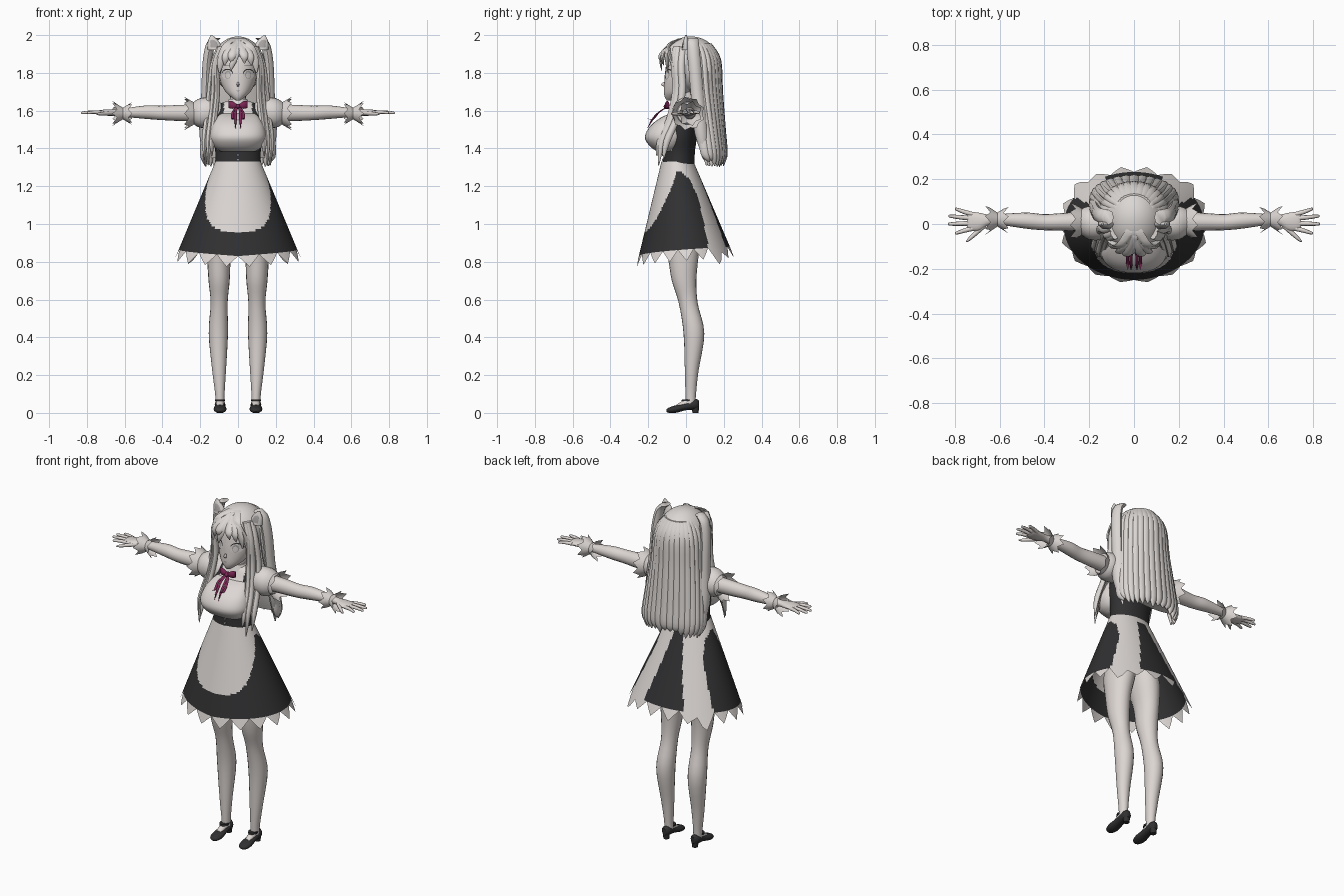
import bpy, bmesh, math, random
from mathutils import Vector

random.seed(4)
if "Cube" in bpy.data.objects:
    bpy.data.objects.remove(bpy.data.objects["Cube"])


def material(name, r, g, b):
    m = bpy.data.materials.new(name)
    m.use_nodes = True
    m.diffuse_color = (r, g, b, 1)
    m.node_tree.nodes["Principled BSDF"].inputs["Base Color"].default_value = (r, g, b, 1)
    return m


PALE = material("pale cloth", .72, .68, .66)
SKIN = material("pale skin", .72, .67, .645)
HAIR = material("pale hair", .71, .675, .65)
DARK = material("charcoal", .03, .03, .032)
BOW = material("plum ribbon", .2, .02, .09)
GREY = material("soft grey", .38, .36, .36)


def finish(bm, name, mats, mirror=False, angle=50, closed=True):
    """Turn a bmesh into a smooth-shaded object, optionally mirrored in x."""
    if closed:
        bmesh.ops.recalc_face_normals(bm, faces=bm.faces)
    me = bpy.data.meshes.new(name)
    bm.to_mesh(me)
    bm.free()
    for m in mats:
        me.materials.append(m)
    me.shade_smooth()
    me.set_sharp_from_angle(angle=math.radians(angle))
    ob = bpy.data.objects.new(name, me)
    bpy.context.collection.objects.link(ob)
    if mirror:
        ob.modifiers.new("mirror", "MIRROR").use_mirror_merge = False
    return ob


def spline(keys, sub):
    """Catmull-Rom through tuples of numbers."""
    out = []
    for i in range(len(keys) - 1):
        a, b, c, d = (keys[max(i - 1, 0)], keys[i], keys[i + 1], keys[min(i + 2, len(keys) - 1)])
        for s in range(sub):
            t = s / sub
            out.append([q + t / 2 * (r - p + t * (2*p - 5*q + 4*r - w + t * (3*(q - r) + w - p)))
                        for p, q, r, w in zip(a, b, c, d)])
    return out + [list(keys[-1])]


def bridge(bm, rows):
    n = len(rows[0])
    for lo, hi in zip(rows, rows[1:]):
        for j in range(n):
            k = (j + 1) % n
            bm.faces.new((lo[j], lo[k], hi[k], hi[j]))


def loft(name, rings, mats, axis=2, n=16, sub=4, power=1, rule=None, mirror=False):
    """Closed skin over elliptical rings (x, y, z, half width, half depth)."""
    bm = bmesh.new()
    u, v = [i for i in range(3) if i != axis]
    rows = []
    for *c, a, b in spline(rings, sub):
        row = []
        for j in range(n):
            t = math.tau * j / n
            p = Vector(c)
            p[u] += max(a, .001) * math.copysign(abs(math.cos(t)) ** power, math.cos(t))
            p[v] += max(b, .001) * math.copysign(abs(math.sin(t)) ** power, math.sin(t))
            row.append(bm.verts.new(p))
        rows.append(row)
    bridge(bm, rows)
    bm.faces.new(rows[0])
    bm.faces.new(rows[-1])
    if rule:
        for f in bm.faces:
            f.material_index = rule(f.calc_center_median())
    return finish(bm, name, mats, mirror)


def lock(name, pts, wide, thick, mat=HAIR, mirror=True):
    """Tapered strand of hair or ribbon."""
    last = len(pts) - 1
    rings = [(*p, wide * (.12 if i == last else 1), thick * (.12 if i == last else 1)) for i, p in enumerate(pts)]
    return loft(name, rings, [mat], n=8, mirror=mirror)


def frill(name, y, z, x0, r0, x1, r1, spikes):
    """Flared ruffle around an arm with a pointed rim."""
    bm = bmesh.new()
    rows = []
    for s in (0, .5, 1):
        row = []
        for j in range(spikes * 2):
            t = math.tau * j / spikes / 2
            k = s * (1 if j % 2 else .6)
            r = r0 + (r1 - r0) * k
            row.append(bm.verts.new((x0 + (x1 - x0) * k, y + r * math.cos(t), z + r * math.sin(t))))
        rows.append(row)
    bridge(bm, rows)
    finish(bm, name, [PALE], True)


def interp(x, table):
    for (a, p), (b, q) in zip(table, table[1:]):
        if x <= b:
            return p + (q - p) * max(0, (x - a) / (b - a))
    return table[-1][1]


# Legs and shoes
loft("legs", [(.095, .025, .03, .024, .024), (.096, .025, .1, .025, .028), (.1, .03, .22, .036, .036),
              (.104, .042, .42, .051, .055), (.1, .012, .58, .045, .05), (.1, -.01, .7, .056, .065),
              (.1, -.015, .82, .063, .08), (.085, -.02, .95, .078, .1), (.06, -.02, 1.08, .07, .09)],
     [SKIN], mirror=True, n=20)
loft("insteps", [(.095, .04, .05, .02, .02), (.095, .0, .052, .021, .02), (.095, -.05, .032, .016, .012)],
     [SKIN], axis=1, mirror=True)
loft("shoes", [(.095, .07, .045, .012, .02), (.095, .05, .045, .027, .028), (.095, .0, .034, .028, .02),
               (.095, -.055, .02, .034, .02), (.095, -.09, .014, .026, .014), (.095, -.104, .012, .008, .006)],
     [DARK], axis=1, mirror=True)
loft("shoe_heels", [(.095, .05, 0, .016, .016), (.095, .05, .035, .02, .02)], [DARK], sub=1, mirror=True)
loft("shoe_straps", [(.095, .006, .062, .026, .03), (.095, .01, .072, .026, .032)], [DARK], sub=1, mirror=True)

# Skirt: apron front, side panels, back panel and pointed hem
bm = bmesh.new()
COLS, ROWS, rows = 144, 44, []
for i in range(ROWS + 2):
    row = []
    for j in range(COLS):
        t = math.tau * j / COLS
        fold = min(t, math.tau - t)
        low = .83 + .05 * math.sin(fold / 2)
        z = 1.33 + (low - 1.33) * min(i / ROWS, 1)
        if i > ROWS:
            z -= .06 * abs((j + 4) % 8 - 4) / 4 + .04 * max(0, 1 - abs(fold - 2.35) / .25)
        s = (1.33 - z) / .48
        row.append(bm.verts.new(((.12 + .2 * s) * math.sin(t),
                                 .045 * (s - 1) - (.085 + .16 * s) * math.cos(t), z)))
    rows.append(row)
bridge(bm, rows)
bm.faces.ensure_lookup_table()
for k, f in enumerate(bm.faces):
    i, j = divmod(k, COLS)
    t = abs((j + .5) * 360 / COLS)
    t, z = min(t, 360 - t), f.calc_center_median().z
    front = interp(z, [(.955, 0), (.97, 25), (1.03, 42), (1.15, 62), (1.28, 85)])
    strip = interp(z, [(.85, 120), (1.15, 128), (1.24, 118), (1.28, 95)])
    back = interp(z, [(.85, 153), (1.27, 168)])
    f.material_index = int(i < ROWS and z < 1.28 and t > front and not strip < t < back)
finish(bm, "skirt", [PALE, DARK], closed=False)


# Bodice, bust and collar
def bodice_rule(c):
    if c.z > 1.56:
        return int(.075 < abs(c.x) < .105 and c.z < 1.64)
    return int(c.z < 1.39 or c.y > -.075)


loft("bodice", [(0, -.04, 1.3, .123, .086), (0, -.036, 1.38, .12, .083), (0, -.03, 1.46, .135, .088),
                (0, -.015, 1.55, .14, .082), (0, 0, 1.6, .135, .068), (0, .005, 1.635, .1, .055),
                (0, .005, 1.655, .045, .042)], [PALE, DARK], n=64, sub=8, rule=bodice_rule)
loft("bust", [(0, -.095, 1.383, .09, .055), (0, -.105, 1.41, .128, .085), (0, -.108, 1.46, .149, .11),
              (0, -.1, 1.52, .136, .088), (0, -.075, 1.565, .11, .055), (0, -.05, 1.585, .09, .03)],
     [PALE], n=40, power=.85)
loft("neck", [(0, .005, 1.63, .045, .045), (0, .0, 1.7, .04, .042), (0, .0, 1.75, .04, .04)], [SKIN])
loft("collar", [(0, .0, 1.625, .065, .062), (0, .0, 1.662, .048, .048)], [PALE], n=24, sub=1)
for z in (1.34, 1.365):
    loft("waist_button", [(0, -.117, z, .007, .007), (0, -.127, z, .005, .005)], [GREY], axis=1, n=10, sub=1)

# Neck bow with hanging ribbons
loft("bow_loops", [(0, -.1, 1.622, .008, .008), (.03, -.1, 1.63, .012, .02), (.05, -.095, 1.632, .006, .018)],
     [BOW], axis=0, mirror=True)
loft("bow_knot", [(0, -.1, 1.61, .008, .01), (0, -.105, 1.622, .012, .014), (0, -.1, 1.635, .008, .01)], [BOW])
for x, end in ((.013, 1.505), (.028, 1.56)):
    lock("ribbon_tails", [(.006, -.1, 1.62), (x, -.145, 1.59), (x, -.176, 1.555), (x, -.205, end)], .007, .006, BOW)

# Sleeves, arms, cuffs and hands
loft("sleeves", [(.09, 0, 1.58, .05, .06), (.14, .0, 1.59, .07, .078), (.2, .005, 1.588, .075, .078),
                 (.24, .01, 1.587, .055, .056)], [PALE], axis=0, n=24, mirror=True)
frill("sleeve_frills", .01, 1.585, .225, .055, .285, .09, 9)
loft("arms", [(.18, .01, 1.588, .045, .045), (.3, .01, 1.588, .04, .043), (.4, .008, 1.588, .036, .038),
              (.48, .015, 1.592, .036, .036), (.6, .02, 1.59, .024, .023), (.65, .018, 1.59, .024, .018),
              (.69, .01, 1.59, .04, .017), (.73, .012, 1.59, .042, .013), (.745, .014, 1.59, .034, .008)],
     [SKIN], axis=0, mirror=True)
frill("cuff_inner_frills", .02, 1.585, .615, .028, .56, .062, 7)
frill("cuff_outer_frills", .02, 1.585, .605, .028, .665, .068, 7)
for y0, x1, y1 in ((-.02, .8, -.04), (.003, .83, .0), (.025, .828, .035), (.043, .8, .066)):
    loft("fingers", [(.72, y0, 1.59, .011, .011), ((.72 + x1) / 2, (y0 + y1) / 2, 1.592, .01, .009),
                     (x1 - .008, y1, 1.589, .007, .007), (x1, y1, 1.588, .002, .002)], [SKIN], axis=0, n=8, mirror=True)
loft("thumbs", [(.66, .0, 1.588, .014, .012), (.7, -.035, 1.585, .014, .011), (.735, -.066, 1.583, .01, .008),
                (.75, -.078, 1.582, .003, .003)], [SKIN], axis=0, n=8, mirror=True)

# Head with painted face
head = loft("head", [(0, -.088, 1.655, .012, .014), (0, -.072, 1.672, .036, .04), (0, -.045, 1.7, .066, .072),
                     (0, -.015, 1.75, .092, .1), (0, .0, 1.81, .102, .11), (0, .01, 1.88, .098, .105),
                     (0, .02, 1.95, .06, .065)], [SKIN], n=32)
loft("nose", [(0, -.118, 1.752, .003, .003), (0, -.121, 1.738, .007, .012), (0, -.116, 1.728, .004, .004)], [SKIN])


def face_plate(name, x, z, w, h, mat, off, mirror=True):
    bm = bmesh.new()
    bmesh.ops.create_circle(bm, cap_ends=True, cap_tris=True, segments=20, radius=1)
    for v in bm.verts:
        v.co = (x + v.co.x * w, -.2, z + v.co.y * h)
    ob = finish(bm, name, [mat], mirror)
    wrap = ob.modifiers.new("wrap", "SHRINKWRAP")
    wrap.target, wrap.wrap_method, wrap.offset = head, "PROJECT", off
    wrap.use_project_y, wrap.use_negative_direction, wrap.use_positive_direction = True, False, True


face_plate("eye_lashes", .056, 1.796, .03, .026, DARK, .002)
face_plate("eye_whites", .056, 1.79, .029, .026, PALE, .004)
face_plate("irises", .054, 1.79, .016, .022, GREY, .006)
face_plate("eye_glints", .054, 1.787, .012, .016, PALE, .008)
face_plate("eyebrows", .056, 1.84, .024, .003, GREY, .003)
face_plate("mouth", 0, 1.705, .01, .003, GREY, .003, False)

# Hair cap, cut open around the face
bm = bmesh.new()
bmesh.ops.create_uvsphere(bm, u_segments=40, v_segments=24, radius=1)
for v in bm.verts:
    v.co = (v.co.x * .137, .025 + v.co.y * .155, 1.845 + v.co.z * .148)
face_hole = [f for f in bm.faces if f.calc_center_median().y < -.02 and f.calc_center_median().z < 1.88]
bmesh.ops.delete(bm, geom=face_hole, context="FACES")
finish(bm, "hair_cap", [HAIR])

# Back hair: solid core under overlapping locks
loft("back_hair", [(0, .07, 1.9, .11, .09), (0, .09, 1.75, .145, .085), (0, .12, 1.58, .16, .065),
                   (0, .15, 1.42, .165, .05), (0, .16, 1.35, .15, .035)], [HAIR], n=32)
for i in range(17):
    t = math.radians(-88 + 11 * i)
    s, c = math.sin(t), math.cos(t)
    lock("back_lock", [(.07 * s, .03 + .09 * c, 1.955), (.13 * s, .035 + .135 * c, 1.87),
                       (.15 * s, .05 + .13 * c, 1.7), (.175 * s, .08 + .115 * c, 1.5),
                       (.185 * s, .1 + .105 * c, 1.37), (.175 * s, .12 + .08 * c, 1.3 + random.random() * .035)],
         .016 + .012 * abs(c), .026 - .01 * abs(c), mirror=False)

# Side tails, long front locks and fringe
lock("side_tails", [(.115, .03, 1.985), (.145, .035, 1.95), (.163, .045, 1.85), (.17, .06, 1.68),
                    (.18, .08, 1.48), (.17, .11, 1.31)], .025, .034)
for dx, dy, end in ((0, 0, 1.31), (.022, .025, 1.34), (-.018, -.01, 1.36)):
    lock("front_locks", [(.09 + dx / 3, -.04 + dy, 1.94), (.122 + dx / 2, -.05 + dy, 1.84), (.128 + dx, -.045 + dy, 1.7),
                         (.142 + dx, -.075 + dy, 1.56), (.155 + dx, -.125 + dy, 1.44), (.155 + dx, -.145 + dy, end)],
         .015, .019)
for x, y, z in ((.118, -.06, 1.72), (.098, -.095, 1.8), (.07, -.118, 1.84), (.035, -.13, 1.85)):
    lock("fringe_locks", [(.15 * x, -.03, 1.982), (.55 * x, -.095, 1.94), (.9 * x, y - .005, (z + 1.93) / 2), (x, y, z)],
         .022, .011)
lock("centre_fringe", [(.01, -.05, 1.975), (-.005, -.115, 1.92), (-.025, -.132, 1.86), (-.04, -.128, 1.81)],
     .018, .008, mirror=False)

# Cat ears with darker inner faces
loft("cat_ears", [(.118, .0, 1.92, .042, .022), (.13, .0, 1.965, .03, .015), (.14, .0, 2.0, .005, .004)],
     [HAIR], mirror=True)
loft("inner_ears", [(.122, -.019, 1.935, .022, .004), (.131, -.012, 1.965, .016, .004), (.138, -.003, 1.99, .003, .003)],
     [GREY], mirror=True)
